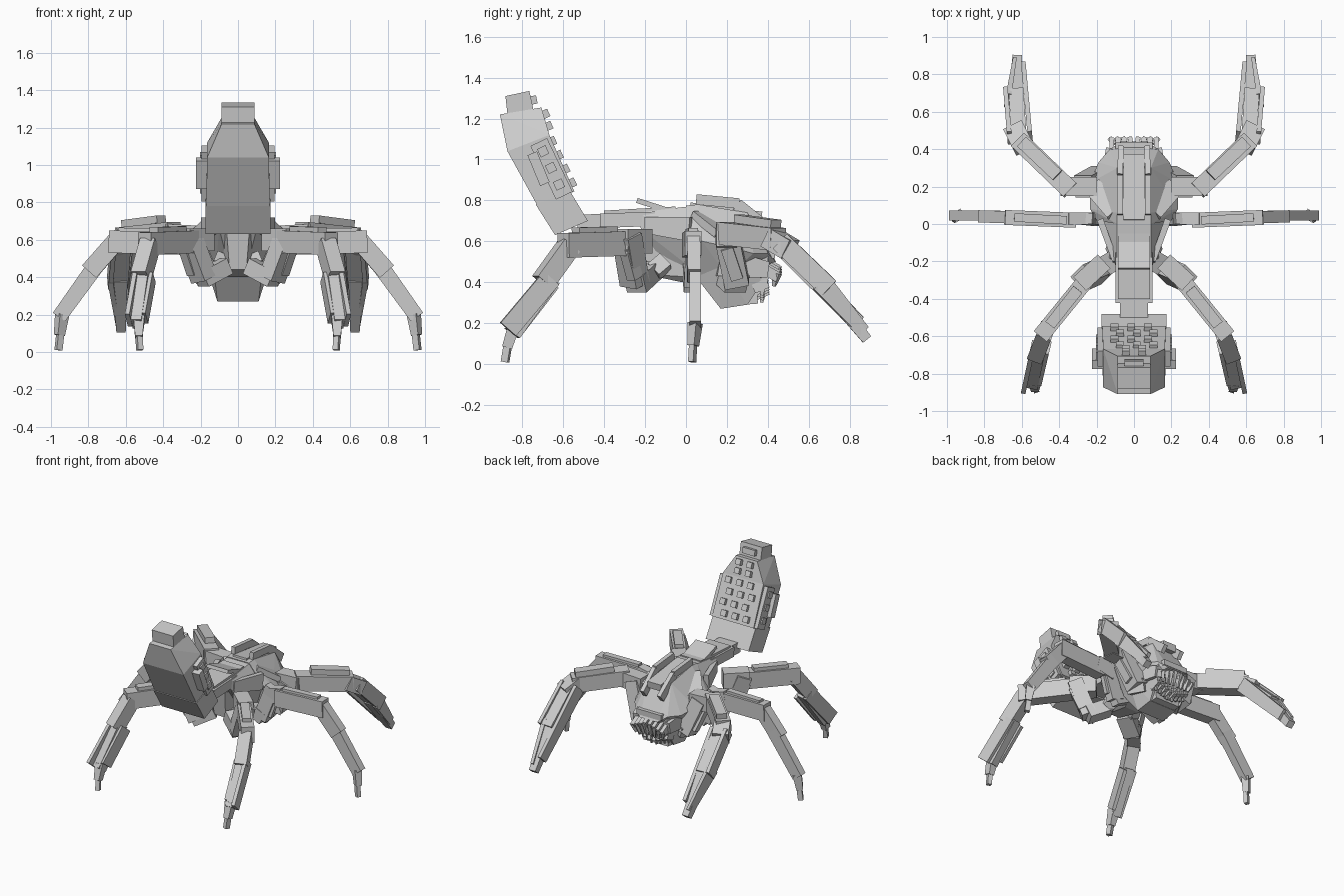
import bpy, bmesh
from mathutils import Vector

cube = bpy.data.objects.get("Cube")
if cube:
    bpy.data.objects.remove(cube)

grey = bpy.data.materials.new("plain_grey")
grey.use_nodes = True
tone = (0.6, 0.6, 0.6, 1)
grey.diffuse_color = tone
grey.node_tree.nodes["Principled BSDF"].inputs["Base Color"].default_value = tone


def hull(name, points):
    """Flat-faced solid wrapped around a few corner points."""
    bm = bmesh.new()
    for p in points:
        bm.verts.new(p)
    result = bmesh.ops.convex_hull(bm, input=bm.verts)
    spare = [g for g in result["geom_interior"] if isinstance(g, bmesh.types.BMVert)]
    bmesh.ops.delete(bm, geom=spare, context="VERTS")
    bmesh.ops.dissolve_limit(bm, angle_limit=0.02, verts=bm.verts, edges=bm.edges)
    bmesh.ops.recalc_face_normals(bm, faces=bm.faces)
    mesh = bpy.data.meshes.new(name)
    bm.to_mesh(mesh)
    bm.free()
    mesh.materials.append(grey)
    obj = bpy.data.objects.new(name, mesh)
    bpy.context.collection.objects.link(obj)


def beam(name, p, q, start, end=None, up=(0, 0, 1)):
    """Four-sided bar from p to q; start and end are (width, height)."""
    p, q = Vector(p), Vector(q)
    along = (q - p).normalized()
    side = along.cross(Vector(up)).normalized()
    top = side.cross(along)
    corners = []
    for centre, (w, h) in ((p, start), (q, end or start)):
        for a in (-0.5, 0.5):
            for b in (-0.5, 0.5):
                corners.append(centre + side * w * a + top * h * b)
    hull(name, corners)


def both(points):
    return [(s * x, y, z) for x, y, z in points for s in (-1, 1)]


SIDES = (("left", 1), ("right", -1))


def pair(name, p, q, start, end=None, up=(0, 0, 1)):
    for label, s in SIDES:
        beam(label + "_" + name, (s * p[0], p[1], p[2]), (s * q[0], q[1], q[2]),
             start, end, (s * up[0], up[1], up[2]))


# Raised abdomen, a stack of tilted blocks
BACK = (0, 1, 0)
hull("abdomen_base", both([(.175, -.48, .7), (.175, -.64, .63), (.175, -.735, .78), (.175, -.57, .85)]))
hull("abdomen_body", both([(.17, -.722, .766), (.17, -.546, .844), (.165, -.668, 1.12), (.165, -.873, 1.04)]))
hull("abdomen_taper", both([(.165, -.873, 1.04), (.165, -.668, 1.12), (.087, -.707, 1.254), (.087, -.91, 1.22)]))
hull("abdomen_cap", both([(.087, -.873, 1.22), (.087, -.746, 1.244), (.087, -.766, 1.335), (.087, -.883, 1.31)]))
beam("cap_lug", (0, -.745, 1.27), (0, -.753, 1.31), (.1, .04), up=BACK)
axis = Vector((0, -.43, .9)).normalized()
out = Vector((0, .9, .43)).normalized()
root = Vector((0, -.55, .845))


def stud(name, x, t, lift, size):
    c = root + axis * t + out * lift + Vector((x, 0, 0))
    beam(name, c - axis * size / 2, c + axis * size / 2, (size, size), up=BACK)


for row in range(4):
    for col in (-1, 0, 1):
        stud("back_stud", col * .09 + (row % 2) * .03 - .015, .04 + row * .075, .008, .042)
for row in range(2):
    for col in (-1, 1):
        stud("upper_stud", col * .045, .34 + row * .06, .025 + row * .012, .04)
for label, s in SIDES:
    a = root - out * .05 + Vector((s * .178, 0, 0))
    beam(label + "_abdomen_plate", a, a + axis * .29, (.035, .09), up=BACK)
    beam(label + "_flank_plate", (s * .195, -.69, .88), (s * .195, -.752, 1.03), (.06, .05), up=BACK)
    for i in range(3):
        stud(label + "_side_stud", s * .182, .06 + i * .09, -.05, .045)

# Waist and thorax shell
beam("neck", (0, -.53, .69), (0, -.38, .695), (.15, .08))
beam("waist", (0, -.42, .70), (0, -.15, .71), (.2, .07))
beam("waist_plate", (0, -.4, .735), (0, -.05, .755), (.17, .03))
beam("spine_fin", (0, -.24, .80), (0, -.1, .755), (.17, .025))
hull("thorax", both([
    (.09, 0, .775), (.09, .06, .78), (.09, .3, .74), (.2, .02, .62), (.235, .08, .6),
    (.235, .22, .57), (.19, .33, .54), (.13, .4, .54), (.07, .44, .5), (.13, .05, .43), (.16, .2, .43)]))
hull("rear_shell", both([
    (.09, -.24, .74), (.09, .05, .775), (.19, .03, .62), (.1, -.22, .66), (.07, -.14, .54), (.12, .05, .45)]))
hull("thorax_belly", both([
    (.06, -.24, .64), (.045, -.21, .44), (.06, -.02, .4), (.12, .1, .42), (.13, .1, .6)]))
hull("head", both([
    (.11, .17, .27), (.11, .3, .29), (.13, .4, .44), (.12, .4, .55),
    (.19, .15, .52), (.13, .03, .45), (.11, .11, .36)]))
beam("spine_crest", (0, .02, .765), (0, .37, .72), (.11, .05))
pair("spine_rail", (.075, .05, .805), (.075, .26, .785), (.03, .05))
pair("spine_rail_front", (.075, .25, .78), (.07, .4, .66), (.03, .06))
pair("shell_rib", (.1, .06, .73), (.22, .2, .62), (.1, .04))
pair("cheek", (.17, .16, .5), (.13, .4, .46), (.05, .14), (.04, .08))
pair("rear_shell_plate", (.18, .02, .66), (.1, -.2, .68), (.035, .12), (.03, .08))
pair("belly_knob", (.06, -.13, .46), (.13, -.13, .49), (.08, .08), up=(0, 1, 1))

# Mouth rim and rows of hooked teeth
beam("mouth_rim", (-.1, .4, .535), (.1, .4, .535), (.07, .04))
beam("jaw", (0, .22, .31), (0, .35, .32), (.2, .05))
for i in range(4):
    x = .02 + i * .033
    drop = i * .012
    pair("upper_tooth", (x, .38, .5 - drop), (x, .45, .46 - drop), (.026, .05))
    pair("tooth_tip", (x, .445, .48 - drop), (x * .9, .43, .38), (.026, .045), (.01, .015))
    pair("lower_tooth", (x, .33, .33 + drop), (x, .4, .36 + drop), (.026, .045))
    pair("lower_tooth_tip", (x, .385, .39 + drop), (x, .37, .3 + drop), (.025, .04), (.01, .015))

# Hips hanging from each leg root and tucking under the body
HIPS = (("front", .2, .25, .12, (0, 1, 0)), ("middle", .03, .02, .06, (0, 1, 0)),
        ("rear", -.29, -.25, .11, (.7, .7, 0)))
for leg, y, foot, wide, facing in HIPS:
    pair(leg + "_hip", (.27, y, .63), (.18, foot, .39), (.1, wide), (.1, wide), facing)
    pair(leg + "_hip_plate", (.285, y, .57), (.235, foot, .42), (.06, wide * .5), up=facing)
    pair(leg + "_hip_root", (.2, foot, .39), (.07, foot * .7, .46), (wide, .09))

# Front legs: reaching forward, split plates on the shins
pair("front_thigh_root", (.2, .2, .62), (.39, .2, .63), (.1, .11))
pair("front_thigh", (.34, .18, .64), (.62, .45, .61), (.1, .11))
pair("front_thigh_plate", (.41, .26, .71), (.6, .44, .685), (.07, .04))
pair("front_knee", (.59, .41, .62), (.64, .51, .56), (.11, .1))
pair("front_shin", (.615, .48, .58), (.63, .7, .37), (.08, .08))
pair("front_claw", (.63, .66, .4), (.625, .885, .12), (.08, .08), (.05, .05))
pair("front_shin_outer_plate", (.665, .46, .6), (.685, .7, .37), (.025, .1))
pair("front_shin_inner_plate", (.555, .46, .59), (.59, .84, .2), (.025, .1), (.025, .08))
pair("front_claw_spur", (.675, .66, .4), (.64, .87, .16), (.03, .1), (.02, .06))

# Middle legs: straight out to the sides
pair("middle_thigh_root", (.22, .03, .57), (.36, .03, .6), (.065, .11))
pair("middle_thigh", (.31, .02, .58), (.69, .035, .59), (.08, .12))
pair("middle_thigh_plate", (.36, .02, .645), (.64, .035, .65), (.045, .03))
pair("middle_knee", (.65, .035, .595), (.795, .04, .43), (.065, .1))
pair("middle_shin", (.75, .045, .475), (.957, .045, .187), (.055, .09), (.055, .08))
pair("middle_foot", (.94, .045, .2), (.955, .035, .09), (.05, .06), (.04, .045))
pair("middle_toe", (.95, .035, .1), (.96, .03, .01), (.028, .035))

# Rear legs: angled backwards
pair("rear_thigh_root", (.16, -.2, .6), (.29, -.32, .6), (.1, .12))
pair("rear_thigh", (.24, -.28, .59), (.5, -.6, .58), (.09, .12))
pair("rear_thigh_plate", (.3, -.35, .655), (.45, -.54, .65), (.06, .035))
pair("rear_knee", (.47, -.57, .58), (.52, -.7, .4), (.085, .1))
pair("rear_shin", (.5, -.66, .42), (.54, -.85, .15), (.06, .09), (.06, .08))
pair("rear_shin_outer_plate", (.54, -.66, .42), (.585, -.87, .17), (.025, .1))
pair("rear_shin_inner_plate", (.46, -.66, .4), (.5, -.83, .18), (.025, .09))
pair("rear_foot", (.53, -.84, .19), (.53, -.875, .08), (.06, .06), (.04, .05))
pair("rear_toe", (.53, -.87, .1), (.525, -.885, .01), (.03, .035))
